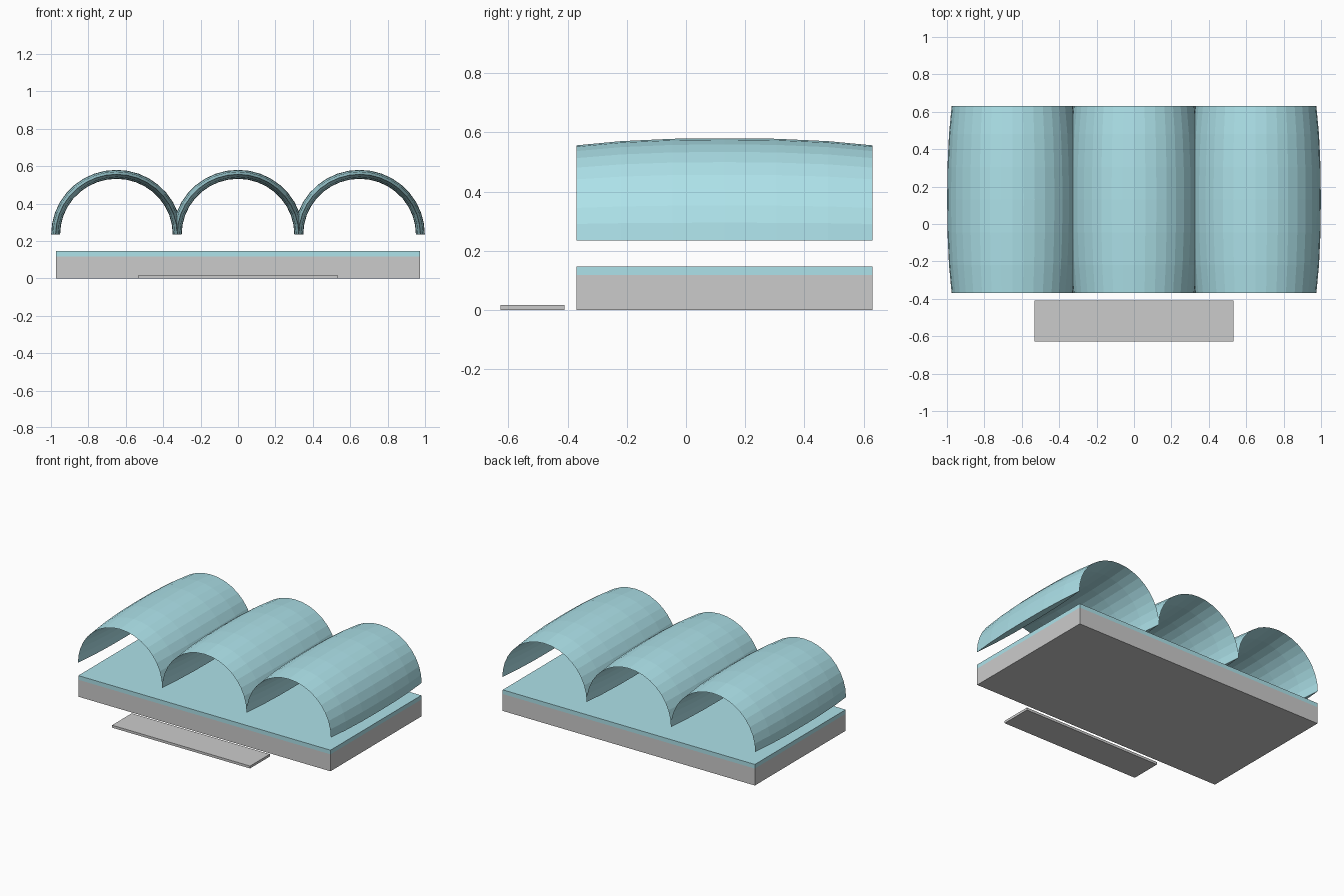
import bpy, bmesh, math

if "Cube" in bpy.data.objects:
    bpy.data.objects.remove(bpy.data.objects["Cube"])

pool_blue = bpy.data.materials.new("pale_blue")
pool_blue.diffuse_color = (0.42, 0.76, 0.82, 1)
pool_blue.use_nodes = True
pool_blue.node_tree.nodes["Principled BSDF"].inputs["Base Color"].default_value = pool_blue.diffuse_color


def finish(bm, name, mat=None):
    bmesh.ops.recalc_face_normals(bm, faces=bm.faces)
    mesh = bpy.data.meshes.new(name)
    bm.to_mesh(mesh)
    bm.free()
    if mat:
        mesh.materials.append(mat)
    obj = bpy.data.objects.new(name, mesh)
    bpy.context.collection.objects.link(obj)
    return obj


def box(name, lo, hi, mat=None):
    bm = bmesh.new()
    bmesh.ops.create_cube(bm, size=1)
    for v in bm.verts:
        v.co = [(a + b) / 2 + c * (b - a) for a, b, c in zip(lo, hi, v.co)]
    return finish(bm, name, mat)


# Base block, coloured floor and front step
box("base", (-0.972, -0.37, 0), (0.972, 0.63, 0.118))
box("floor_slab", (-0.972, -0.37, 0.118), (0.972, 0.63, 0.147), pool_blue)
box("front_step", (-0.532, -0.627, 0), (0.532, -0.41, 0.017))

# Barrel vaults: shells that swell in the middle and taper to a thin edge at both ends
SEGMENTS = 18
STATIONS = [-1, -0.7, -0.35, 0, 0.35, 0.7, 1]
SPRING_Z, MID_Y, HALF_LEN, SWELL = 0.235, 0.13, 0.5, 0.024


def vault(name, cx):
    bm = bmesh.new()

    def skin(side):
        rings = []
        for t in STATIONS:
            d = side * SWELL * (1 - abs(t) ** 2.5)
            ring = []
            for i in range(SEGMENTS + 1):
                a = math.pi * i / SEGMENTS
                ring.append(bm.verts.new((cx + (0.325 + d) * math.cos(a),
                                          MID_Y + HALF_LEN * t,
                                          SPRING_Z + (0.321 + d) * math.sin(a))))
            rings.append(ring)
        for r, s in zip(rings, rings[1:]):
            for i in range(SEGMENTS):
                bm.faces.new((r[i], r[i + 1], s[i + 1], s[i]))
        return rings

    outer, inner = skin(1), skin(-1)
    # Flat undersides along the two springing lines
    for k in range(len(STATIONS) - 1):
        for i in (0, SEGMENTS):
            bm.faces.new((outer[k][i], outer[k + 1][i], inner[k + 1][i], inner[k][i]))
    bmesh.ops.remove_doubles(bm, verts=bm.verts, dist=0.0005)
    return finish(bm, name, pool_blue)


for label, cx in (("left", -0.65), ("middle", 0), ("right", 0.65)):
    vault(label + "_vault", cx)
